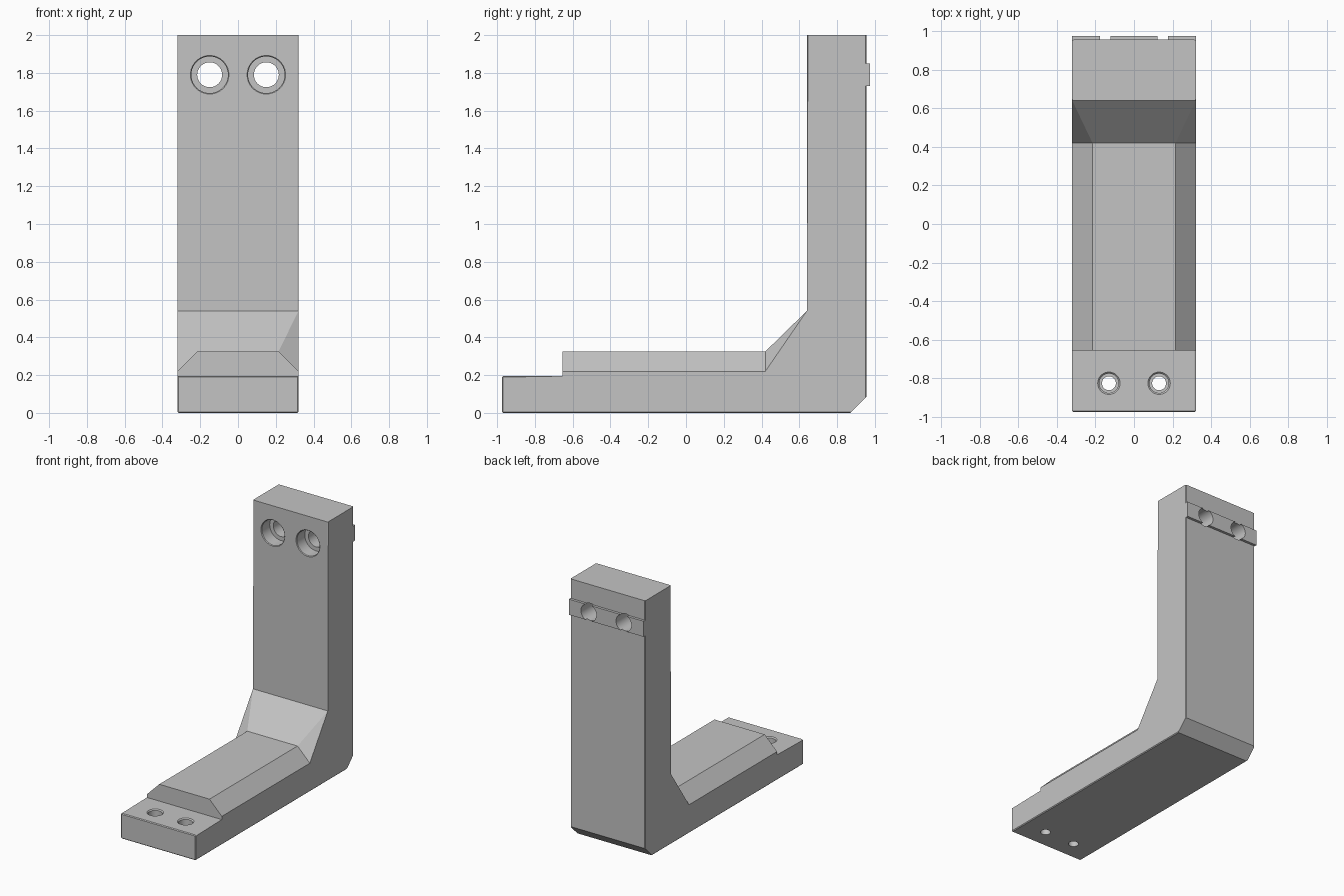
import bpy, bmesh, math
from mathutils import Matrix, Vector

cube = bpy.data.objects.get("Cube")
if cube:
    bpy.data.objects.remove(cube, do_unlink=True)

grey = bpy.data.materials.new("plain_grey")
grey.use_nodes = True
grey.diffuse_color = (0.55, 0.55, 0.55, 1)
grey.node_tree.nodes["Principled BSDF"].inputs["Base Color"].default_value = grey.diffuse_color

HALF = 0.32      # half width of the bracket
RIDGE = 0.215    # half width of the ridge top
DECK, TOP = 0.22, 0.325
STEP, BEND = -0.655, 0.42
FOOT = 0.195


def make_object(name, bm):
    bmesh.ops.recalc_face_normals(bm, faces=bm.faces)
    mesh = bpy.data.meshes.new(name)
    bm.to_mesh(mesh)
    bm.free()
    mesh.materials.append(grey)
    obj = bpy.data.objects.new(name, mesh)
    bpy.context.collection.objects.link(obj)
    return obj


def combine(target, tool, operation):
    mod = target.modifiers.new(operation.lower(), 'BOOLEAN')
    mod.operation, mod.object, mod.solver = operation, tool, 'EXACT'
    bpy.context.view_layer.objects.active = target
    bpy.ops.object.modifier_apply(modifier=mod.name)
    bpy.data.objects.remove(tool, do_unlink=True)


def hole_cutter(rings, place, segments=40):
    """Stepped round cutter from (radius, height) rings."""
    bm = bmesh.new()
    loops = []
    for radius, height in rings:
        loops.append([bm.verts.new((radius * math.cos(a), radius * math.sin(a), height))
                      for a in (math.tau * i / segments for i in range(segments))])
    for low, high in zip(loops, loops[1:]):
        for i in range(segments):
            j = (i + 1) % segments
            bm.faces.new((low[i], low[j], high[j], high[i]))
    bm.faces.new(loops[0])
    bm.faces.new(loops[-1])
    bm.transform(place)
    return make_object("hole_cutter", bm)


# Bracket body: side profile joined across the width
profile = [(-0.975, 0), (0.87, 0), (0.955, 0.085), (0.955, 2), (0.64, 2), (0.64, 0.54),
           (BEND, DECK), (STEP, DECK), (STEP, FOOT), (-0.975, FOOT)]
bm = bmesh.new()
left, right = [[bm.verts.new((x, y, z)) for y, z in profile] for x in (HALF, -HALF)]
bm.faces.new(left)
bm.faces.new(right)
for i in range(len(profile)):
    if i in (5, 6):      # the ramp and the ridge close these two gaps
        continue
    j = (i + 1) % len(profile)
    bm.faces.new((left[i], left[j], right[j], right[i]))

# Chamfered ridge with its flared ramp
front_l, back_l, back_r, front_r = [bm.verts.new((x, y, TOP)) for x, y in (
    (RIDGE, STEP), (RIDGE, BEND), (-RIDGE, BEND), (-RIDGE, STEP))]
bm.faces.new((front_l, back_l, back_r, front_r))
bm.faces.new((left[7], front_l, front_r, right[7]))
bm.faces.new((left[5], back_l, back_r, right[5]))
for side, front, back in ((left, front_l, back_l), (right, front_r, back_r)):
    bm.faces.new((side[7], side[6], back, front))
    bm.faces.new((side[6], side[5], back))


# Fine bevels on the upright, the base and the foot
def is_trimmed(edge):
    a, b = (v.co for v in edge.verts)
    span = b - a
    upright = abs(span.z) > 0.15 and abs(span.x) + abs(span.y) < 0.01
    base = max(a.z, b.z) < 0.01 and min(a.y, b.y) < 0.8
    foot = abs(a.z - FOOT) + abs(b.z - FOOT) < 0.01 and min(a.y, b.y) < -0.9
    return upright or base or foot


bmesh.ops.recalc_face_normals(bm, faces=bm.faces)
bmesh.ops.bevel(bm, geom=[e for e in bm.edges if is_trimmed(e)], offset=0.006,
                segments=1, profile=0.5, affect='EDGES')
body = make_object("bracket_body", bm)

# Locating key across the back
bm = bmesh.new()
bmesh.ops.create_cube(bm, size=1, matrix=Matrix.Translation((0, 0.95, 1.79))
                      @ Matrix.Diagonal((2 * HALF, 0.05, 0.12, 1)))
combine(body, make_object("locating_key", bm), 'UNION')

# Counterbored bolt holes, in pairs
for side in (-1, 1):
    facing = Matrix.Translation((side * 0.15, 0.64, 1.79)) @ Matrix.Rotation(math.pi / 2, 4, 'X')
    combine(body, hole_cutter([(0.066, -0.5), (0.066, -0.1), (0.097, -0.1),
                               (0.097, -0.005), (0.107, 0.005)], facing), 'DIFFERENCE')
    upward = Matrix.Translation((side * 0.13, -0.825, FOOT))
    combine(body, hole_cutter([(0.036, -0.4), (0.036, -0.07), (0.05, -0.07),
                               (0.05, -0.008), (0.066, 0.008)], upward), 'DIFFERENCE')

# Smooth hole walls, crisp edges elsewhere
bpy.ops.object.select_all(action='DESELECT')
body.select_set(True)
bpy.context.view_layer.objects.active = body
bpy.ops.object.shade_smooth_by_angle(angle=math.radians(25))
